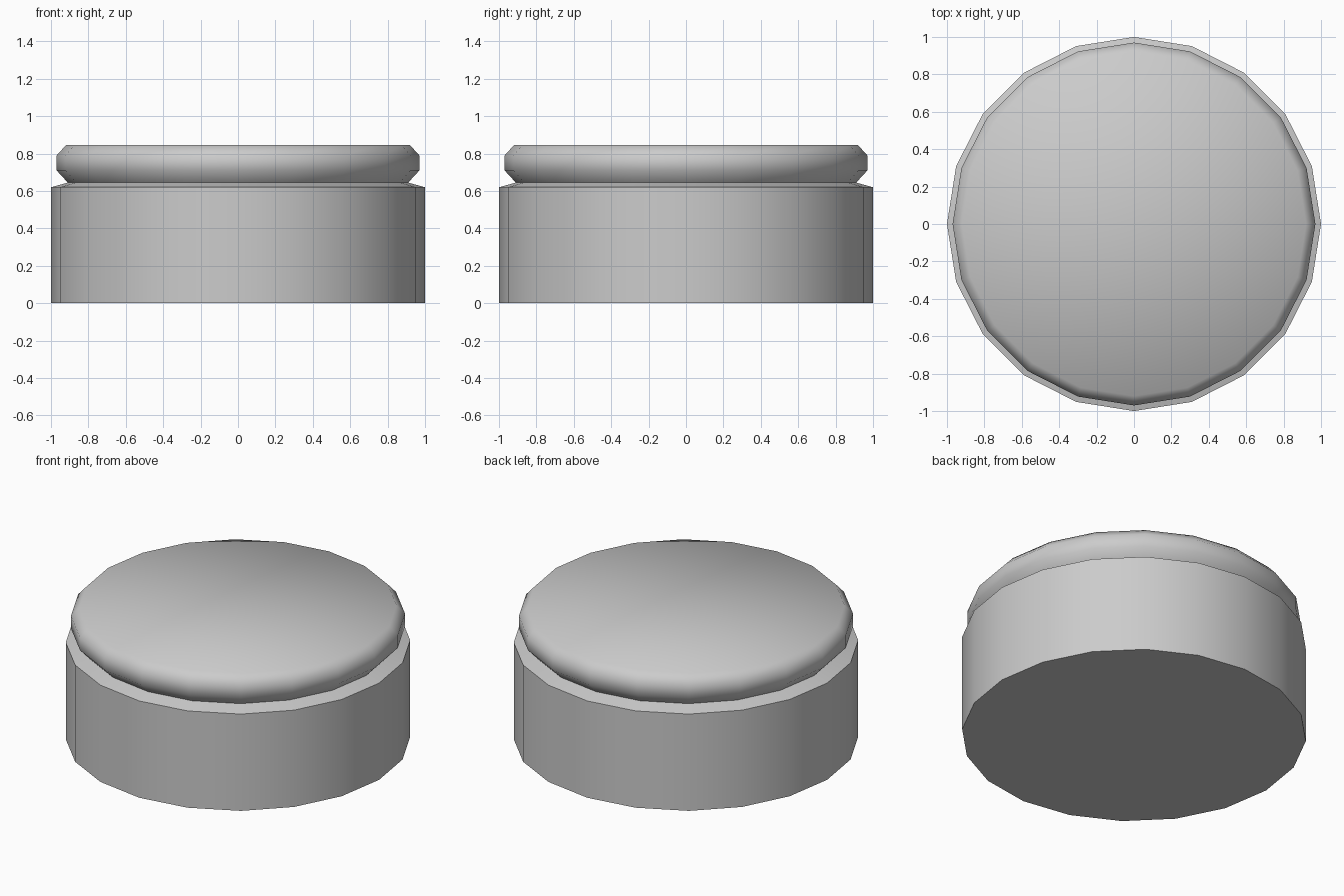
import bpy, bmesh, math

if "Cube" in bpy.data.objects:
    bpy.data.objects.remove(bpy.data.objects["Cube"])

SIDES = 20


def lathe(name, profile, smooth_angle):
    """Revolve (radius, z) points around z; a zero radius becomes a pole."""
    bm = bmesh.new()
    rings = []
    for r, z in profile:
        if r == 0:
            rings.append([bm.verts.new((0, 0, z))] * SIDES)
        else:
            angles = [2 * math.pi * i / SIDES for i in range(SIDES)]
            rings.append([bm.verts.new((r * math.cos(a), r * math.sin(a), z)) for a in angles])
    for low, high in zip(rings, rings[1:]):
        for i in range(SIDES):
            j = (i + 1) % SIDES
            corners = dict.fromkeys((low[i], low[j], high[j], high[i]))
            bm.faces.new(list(corners))
    mesh = bpy.data.meshes.new(name)
    bm.to_mesh(mesh)
    bm.free()
    obj = bpy.data.objects.new(name, mesh)
    bpy.context.collection.objects.link(obj)
    bpy.ops.object.select_all(action='DESELECT')
    obj.select_set(True)
    bpy.context.view_layer.objects.active = obj
    bpy.ops.object.shade_smooth_by_angle(angle=math.radians(smooth_angle))
    return obj


NECK = (0.91, 0.645)

# Round container with a sloping shoulder
lathe("jar_body", [(0, 0), (1, 0), (1, 0.62), NECK], 40)

# Bevelled lid rising from the pinched neck
lathe("jar_lid", [NECK, (0.97, 0.71), (0.97, 0.79), (0.92, 0.845), (0, 0.845)], 60)
